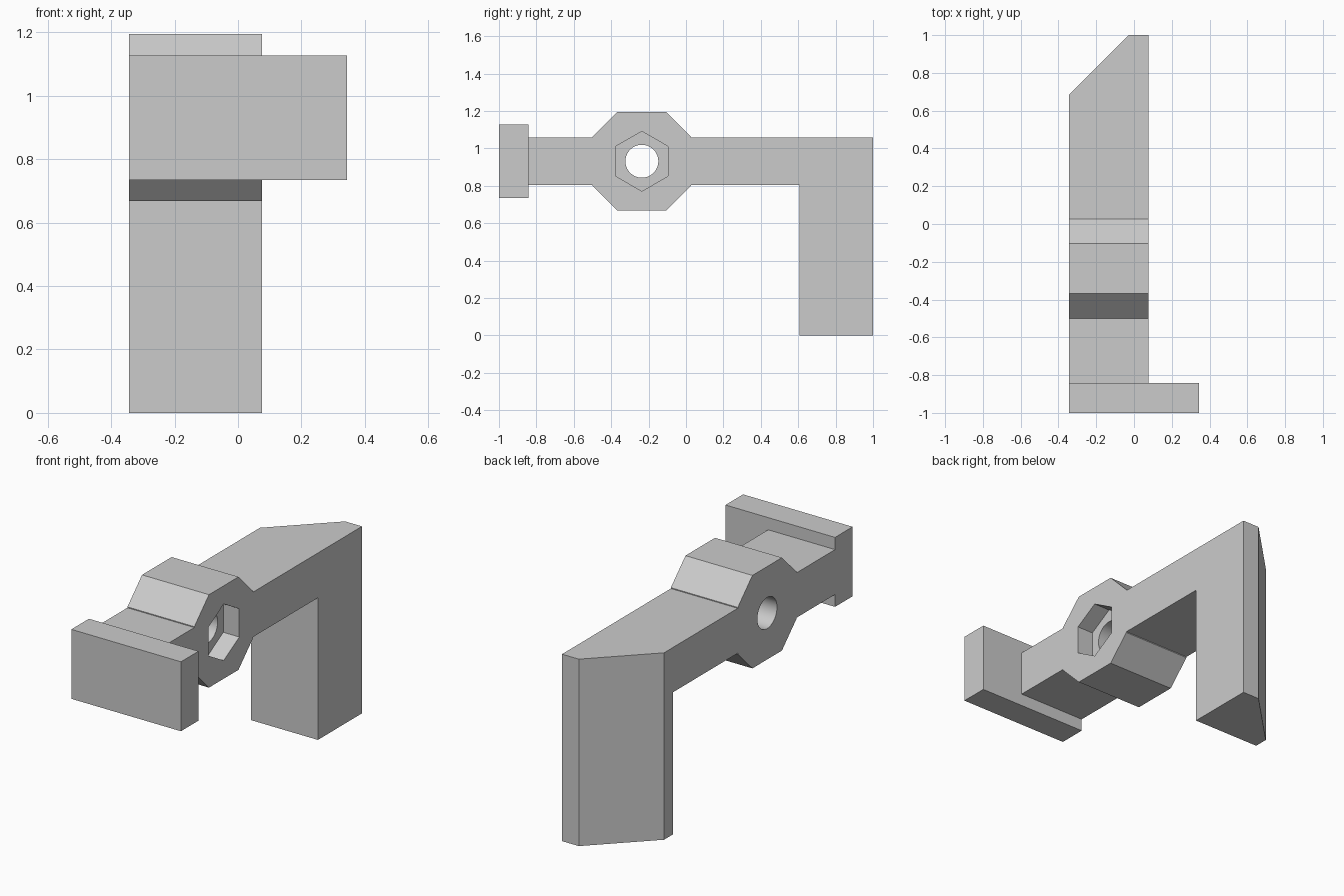
import bpy, bmesh, math
from mathutils import Vector

if "Cube" in bpy.data.objects:
    bpy.data.objects.remove(bpy.data.objects["Cube"], do_unlink=True)

GREY = (0.60, 0.60, 0.60, 1)
grey = bpy.data.materials.new("plain grey")
grey.use_nodes = True
grey.diffuse_color = GREY
grey.node_tree.nodes["Principled BSDF"].inputs["Base Color"].default_value = GREY

X0, X1 = -0.343, 0.076            # arm thickness
HUB_Y, HUB_Z = -0.236, 0.931      # hub axis
HUB, HUB_FLAT, BAR = 0.263, 0.132, 0.127


def prism(name, outline, x0, x1):
    """Extrude a (y, z) outline along x."""
    bm = bmesh.new()
    face = bm.faces.new([bm.verts.new((x0, y, z)) for y, z in outline])
    ext = bmesh.ops.extrude_face_region(bm, geom=[face])
    verts = [v for v in ext["geom"] if isinstance(v, bmesh.types.BMVert)]
    bmesh.ops.translate(bm, vec=(x1 - x0, 0, 0), verts=verts)
    bmesh.ops.recalc_face_normals(bm, faces=bm.faces)
    mesh = bpy.data.meshes.new(name)
    bm.to_mesh(mesh)
    bm.free()
    mesh.materials.append(grey)
    obj = bpy.data.objects.new(name, mesh)
    bpy.context.collection.objects.link(obj)
    return obj


def ring(radius, sides):
    """Regular polygon round the hub axis, with a corner at the top."""
    angles = [math.tau * i / sides for i in range(sides)]
    return [(HUB_Y + radius * math.sin(a), HUB_Z + radius * math.cos(a)) for a in angles]


# Arm: straight bar, eight-sided hub and drop leg in one outline
upper = [(-HUB, BAR), (-HUB, HUB_FLAT), (-HUB_FLAT, HUB),
         (HUB_FLAT, HUB), (HUB, HUB_FLAT), (HUB, BAR)]
hub_top = [(HUB_Y + y, HUB_Z + z) for y, z in upper]
hub_bottom = [(HUB_Y + y, HUB_Z - z) for y, z in reversed(upper)]
top, bottom = HUB_Z + BAR, HUB_Z - BAR
outline = ([(-0.843, bottom), (-0.843, top)] + hub_top
           + [(1, top), (1, 0), (0.606, 0), (0.606, bottom)] + hub_bottom)
arm = prism("arm", outline, X0, X1)

# Slanted back corner of the leg
bm = bmesh.new()
bm.from_mesh(arm.data)
cut = bmesh.ops.bisect_plane(bm, geom=bm.verts[:] + bm.edges[:] + bm.faces[:],
                             plane_co=Vector((X0, 0.686, 0)),
                             plane_no=Vector((-1, 1, 0)), clear_outer=True)
edges = [e for e in cut["geom_cut"] if isinstance(e, bmesh.types.BMEdge)]
bmesh.ops.contextual_create(bm, geom=edges)
bmesh.ops.recalc_face_normals(bm, faces=bm.faces)
bm.to_mesh(arm.data)
bm.free()

# Through hole and hexagonal nut pocket
bolt_hole = prism("bolt_hole_cutter", ring(0.088, 48), X0 - 0.1, X1 + 0.1)
nut_pocket = prism("nut_pocket_cutter", ring(0.16, 6), X1 - 0.10, X1 + 0.1)
for cutter in (bolt_hole, nut_pocket):
    mod = arm.modifiers.new(cutter.name, "BOOLEAN")
    mod.operation = "DIFFERENCE"
    mod.solver = "EXACT"
    mod.object = cutter
bpy.ops.object.select_all(action="DESELECT")
arm.select_set(True)
bpy.context.view_layer.objects.active = arm
for cutter in (bolt_hole, nut_pocket):
    bpy.ops.object.modifier_apply(modifier=cutter.name)
    bpy.data.objects.remove(cutter, do_unlink=True)
bpy.ops.object.shade_smooth_by_angle(angle=math.radians(25))

# Wide plate across the front end
prism("front_plate", [(-1, 0.734), (-1, 1.127), (-0.843, 1.127), (-0.843, 0.734)], X0, -X0)
